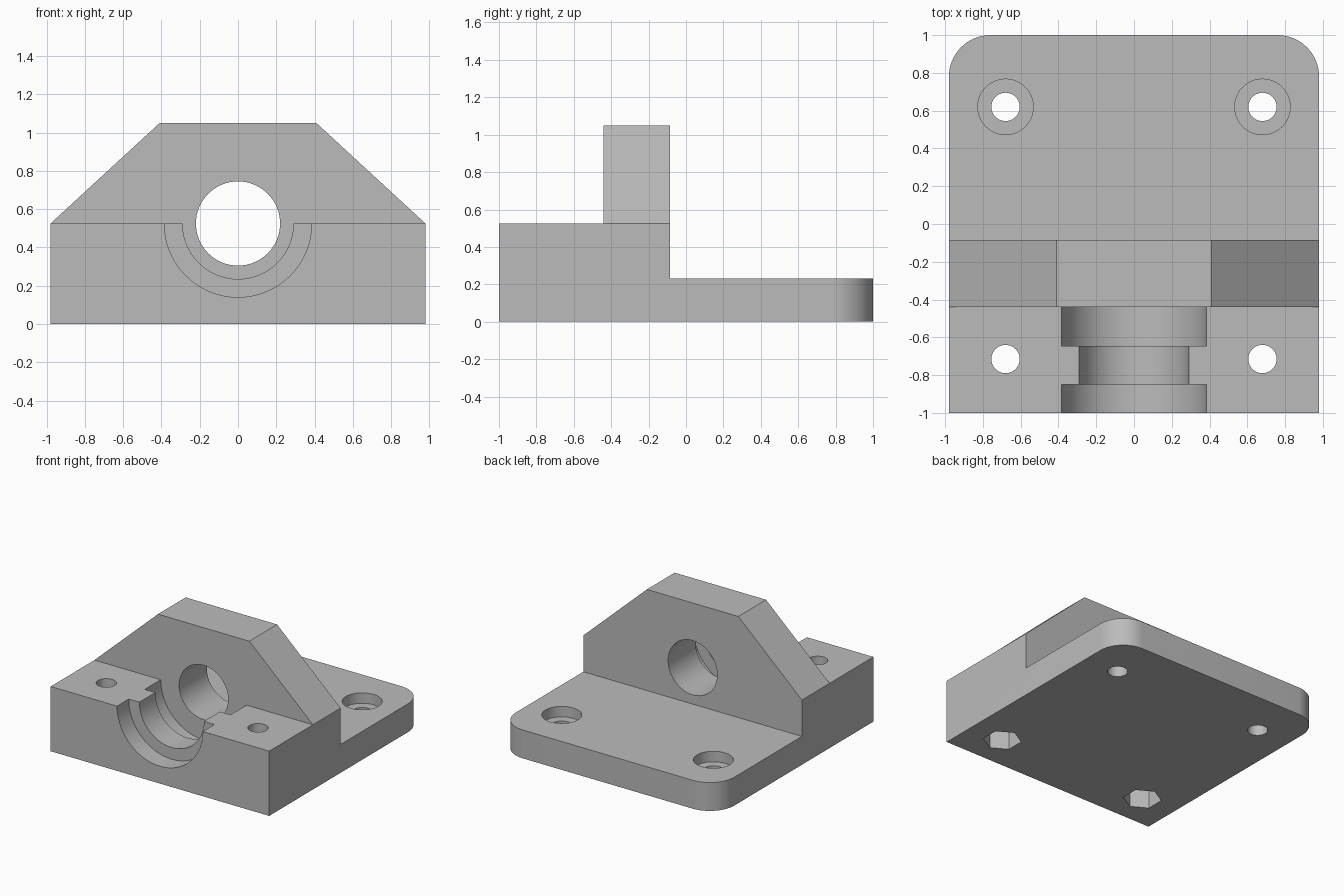
import bpy, bmesh, math
from mathutils import Matrix

if "Cube" in bpy.data.objects:
    bpy.data.objects.remove(bpy.data.objects["Cube"])

grey = bpy.data.materials.new("plain grey")
grey.diffuse_color = (0.5, 0.5, 0.5, 1)
grey.use_nodes = True
grey.node_tree.nodes["Principled BSDF"].inputs["Base Color"].default_value = grey.diffuse_color

HALF_W = 0.98       # half width of the block
AXIS_Z = 0.525      # height of the bore axis and of the front block
WALL_FRONT, WALL_BACK = -0.44, -0.085


def make_object(name, bm):
    bmesh.ops.recalc_face_normals(bm, faces=bm.faces)
    mesh = bpy.data.meshes.new(name)
    bm.to_mesh(mesh)
    bm.free()
    mesh.materials.append(grey)
    obj = bpy.data.objects.new(name, mesh)
    bpy.context.collection.objects.link(obj)
    return obj


def prism(points, offset):
    """Extrude a closed 3D outline by an offset vector."""
    bm = bmesh.new()
    face = bm.faces.new([bm.verts.new(p) for p in points])
    new = bmesh.ops.extrude_face_region(bm, geom=[face], use_keep_orig=True)
    verts = [g for g in new["geom"] if isinstance(g, bmesh.types.BMVert)]
    bmesh.ops.translate(bm, verts=verts, vec=offset)
    return bm


def cylinder(name, radius, start, end, x=0, y=0, axis="Z", sides=64):
    """Cylinder along z at (x, y), or along y on the bore axis."""
    bm = bmesh.new()
    bmesh.ops.create_cone(bm, cap_ends=True, segments=sides, radius1=radius,
                          radius2=radius, depth=end - start)
    mid = (start + end) / 2
    if axis == "Y":
        m = Matrix.Translation((0, mid, AXIS_Z)) @ Matrix.Rotation(math.pi / 2, 4, "X")
    else:
        m = Matrix.Translation((x, y, mid))
    bmesh.ops.transform(bm, matrix=m, verts=bm.verts)
    return make_object(name, bm)


def combine(body, other, operation):
    mod = body.modifiers.new(operation.lower(), "BOOLEAN")
    mod.operation, mod.solver, mod.object = operation, "EXACT", other
    bpy.context.view_layer.objects.active = body
    bpy.ops.object.modifier_apply(modifier=mod.name)
    bpy.data.objects.remove(other)


# Stepped base: thick front block and thin rear plate with rounded corners
side = [(-1, 0), (1, 0), (1, 0.23), (WALL_BACK, 0.23), (WALL_BACK, AXIS_Z), (-1, AXIS_Z)]
bm = prism([(-HALF_W, y, z) for y, z in side], (2 * HALF_W, 0, 0))
corners = [e for e in bm.edges
           if all(v.co.y > 0.99 for v in e.verts)
           and abs(e.verts[0].co.z - e.verts[1].co.z) > 0.1]
bmesh.ops.bevel(bm, geom=corners, offset=0.22, segments=16, profile=0.5, affect="EDGES")
body = make_object("bearing_block", bm)

# Stepped half-round seat in the front block
for radius, start, end in [(0.29, -1.1, -0.5), (0.385, -1.1, -0.85), (0.385, -0.645, WALL_FRONT)]:
    combine(body, cylinder("seat_cutter", radius, start, end, axis="Y"), "DIFFERENCE")

# Upright wall with sloped shoulders
front = [(-HALF_W, 0.4), (HALF_W, 0.4), (HALF_W, AXIS_Z), (0.41, 1.05), (-0.41, 1.05), (-HALF_W, AXIS_Z)]
bm = prism([(x, WALL_FRONT, z) for x, z in front], (0, WALL_BACK - WALL_FRONT, 0))
combine(body, make_object("wall", bm), "UNION")

# Round bore through the wall
combine(body, cylinder("bore_cutter", 0.22, -0.55, 0.1, axis="Y"), "DIFFERENCE")

# Screw holes: counterbored at the rear, hexagonal nut pockets under the front
for x in (-0.68, 0.68):
    for name, radius, lo, hi, y, sides in [
            ("rear_hole", 0.075, -0.1, 0.4, 0.62, 40),
            ("counterbore", 0.147, 0.145, 0.4, 0.62, 48),
            ("front_hole", 0.075, -0.1, 0.7, -0.715, 40),
            ("nut_pocket", 0.143, -0.1, 0.18, -0.715, 6)]:
        combine(body, cylinder(name, radius, lo, hi, x, y, sides=sides), "DIFFERENCE")

# Smooth the round faces and keep the edges sharp
body.select_set(True)
bpy.context.view_layer.objects.active = body
bpy.ops.object.shade_smooth_by_angle(angle=math.radians(25))
